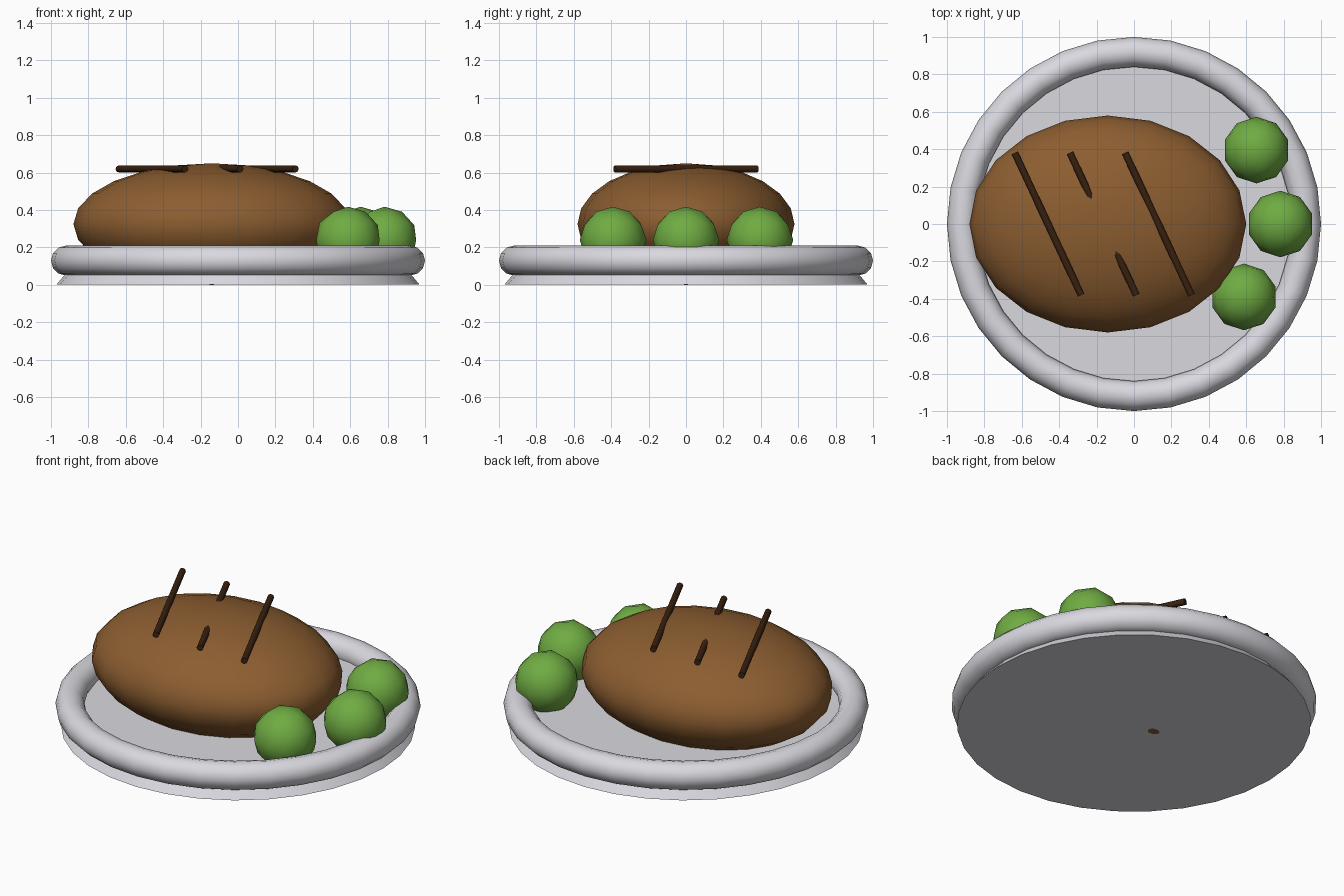
import bpy
from math import radians

cube = bpy.data.objects.get("Cube")
if cube:
    bpy.data.objects.remove(cube, do_unlink=True)


def make_material(name, rgb):
    mat = bpy.data.materials.new(name)
    mat.use_nodes = True
    color = (*rgb, 1.0)
    mat.diffuse_color = color
    mat.node_tree.nodes["Principled BSDF"].inputs["Base Color"].default_value = color
    return mat


china = make_material("pale china", (0.69, 0.69, 0.74))
meat = make_material("roasted brown", (0.26, 0.11, 0.03))
char = make_material("charred brown", (0.04, 0.015, 0.005))
green = make_material("leaf green", (0.16, 0.41, 0.055))


def finish(name, mat, angle=180):
    """Name, colour and smooth the primitive just added."""
    obj = bpy.context.object
    obj.name = obj.data.name = name
    obj.data.materials.append(mat)
    bpy.ops.object.shade_smooth_by_angle(angle=radians(angle))
    return obj


# Plate: a tapered disc under a rounded rim
base_z, floor_z = 0.002, 0.11
bpy.ops.mesh.primitive_cone_add(vertices=32, radius1=0.97, radius2=0.88,
                                depth=floor_z - base_z,
                                location=(0, 0, (base_z + floor_z) / 2))
finish("plate_base", china, 30)
bpy.ops.mesh.primitive_torus_add(major_segments=32, minor_segments=12,
                                 major_radius=0.92, minor_radius=0.08,
                                 location=(0, 0, 0.13))
finish("plate_rim", china)

# Steak: a squashed ball
bpy.ops.mesh.primitive_uv_sphere_add(segments=20, ring_count=12, radius=1,
                                     location=(-0.14, 0, 0.325))
steak = finish("steak", meat)
steak.scale = (0.74, 0.58, 0.325)

# Grill marks: parallel slanted rods, partly sunk into the steak
for i, x in enumerate((-0.46, -0.165, 0.13)):
    bpy.ops.mesh.primitive_cylinder_add(vertices=8, radius=0.019, depth=0.84,
                                        location=(x, 0, 0.62),
                                        rotation=(radians(90), 0, radians(25)))
    finish(f"grill_mark_{i + 1}", char, 50)

# Vegetables along the side of the plate
for i, (x, y) in enumerate(((0.655, 0.395), (0.783, 0.0), (0.588, -0.39))):
    bpy.ops.mesh.primitive_ico_sphere_add(subdivisions=2, radius=0.178,
                                          location=(x, y, 0.24))
    finish(f"vegetable_{i + 1}", green)
